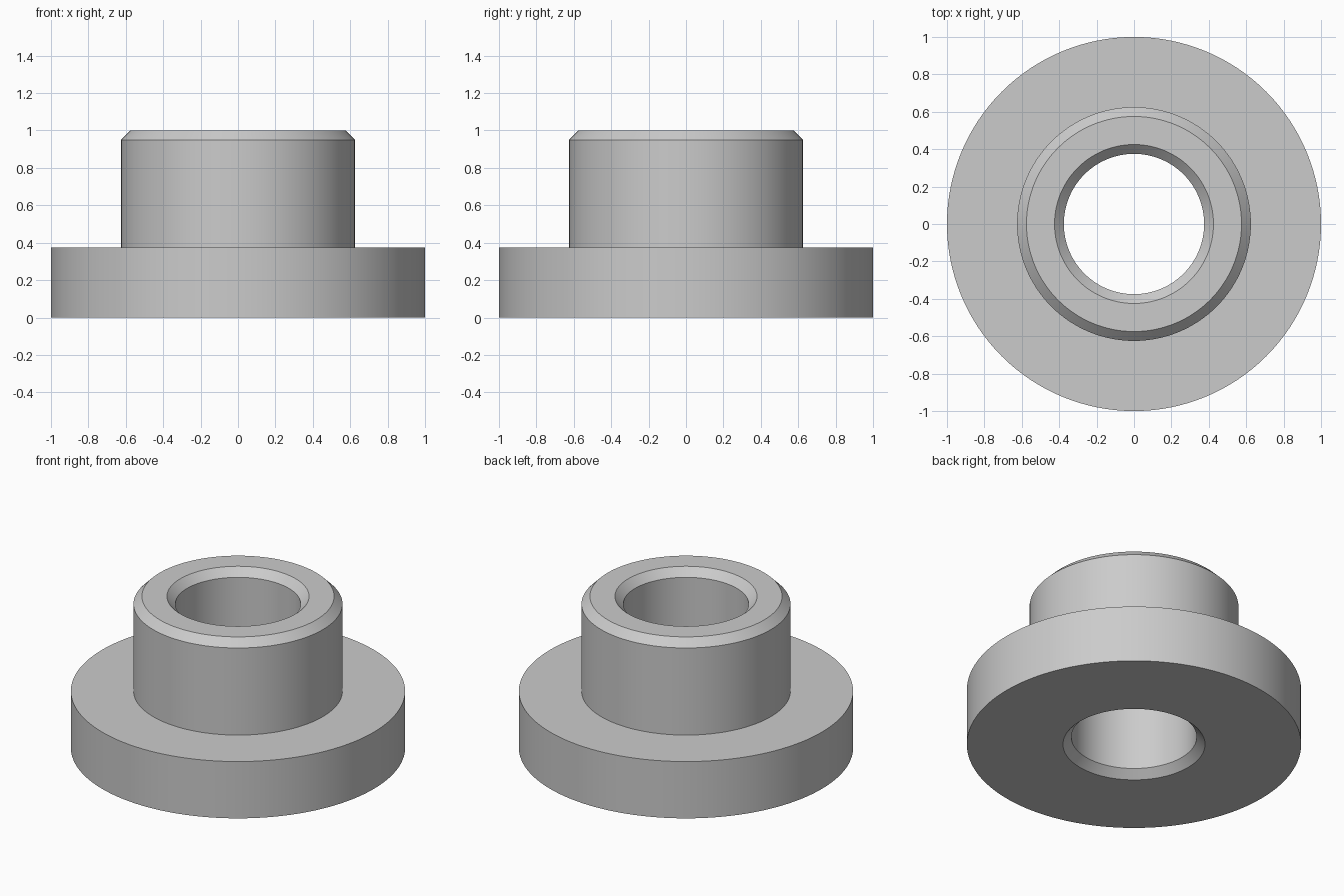
import bpy
import bmesh
import math

SEGMENTS = 128

cube = bpy.data.objects.get("Cube")
if cube:
    bpy.data.objects.remove(cube, do_unlink=True)

# Single grey metal
steel = bpy.data.materials.new("grey_metal")
steel.use_nodes = True
colour = (0.6, 0.6, 0.6, 1.0)
steel.diffuse_color = colour
steel.node_tree.nodes["Principled BSDF"].inputs["Base Color"].default_value = colour


def lathe(name, profile, material):
    """Revolve a closed (radius, height) profile around the z axis."""
    bm = bmesh.new()
    rings = []
    for i in range(SEGMENTS):
        a = 2 * math.pi * i / SEGMENTS
        rings.append([bm.verts.new((r * math.cos(a), r * math.sin(a), z))
                      for r, z in profile])
    n = len(profile)
    for i, ring in enumerate(rings):
        following = rings[(i + 1) % SEGMENTS]
        for j in range(n):
            k = (j + 1) % n
            bm.faces.new((ring[j], following[j], following[k], ring[k]))
    bmesh.ops.recalc_face_normals(bm, faces=bm.faces)
    mesh = bpy.data.meshes.new(name)
    bm.to_mesh(mesh)
    bm.free()
    mesh.materials.append(material)
    obj = bpy.data.objects.new(name, mesh)
    bpy.context.collection.objects.link(obj)
    bpy.ops.object.select_all(action="DESELECT")
    obj.select_set(True)
    bpy.context.view_layer.objects.active = obj
    bpy.ops.object.shade_smooth_by_angle(angle=math.radians(30))
    return obj


# Flange, sleeve and chamfered bore in one closed section
bore, sleeve, flange = 0.375, 0.625, 1.0
step, top, chamfer = 0.375, 1.0, 0.05

lathe("flanged_bushing", [
    (bore + chamfer, 0),
    (flange, 0),
    (flange, step),
    (sleeve, step),
    (sleeve, top - chamfer),
    (sleeve - chamfer, top),
    (bore + chamfer, top),
    (bore, top - chamfer),
    (bore, chamfer),
], steel)
